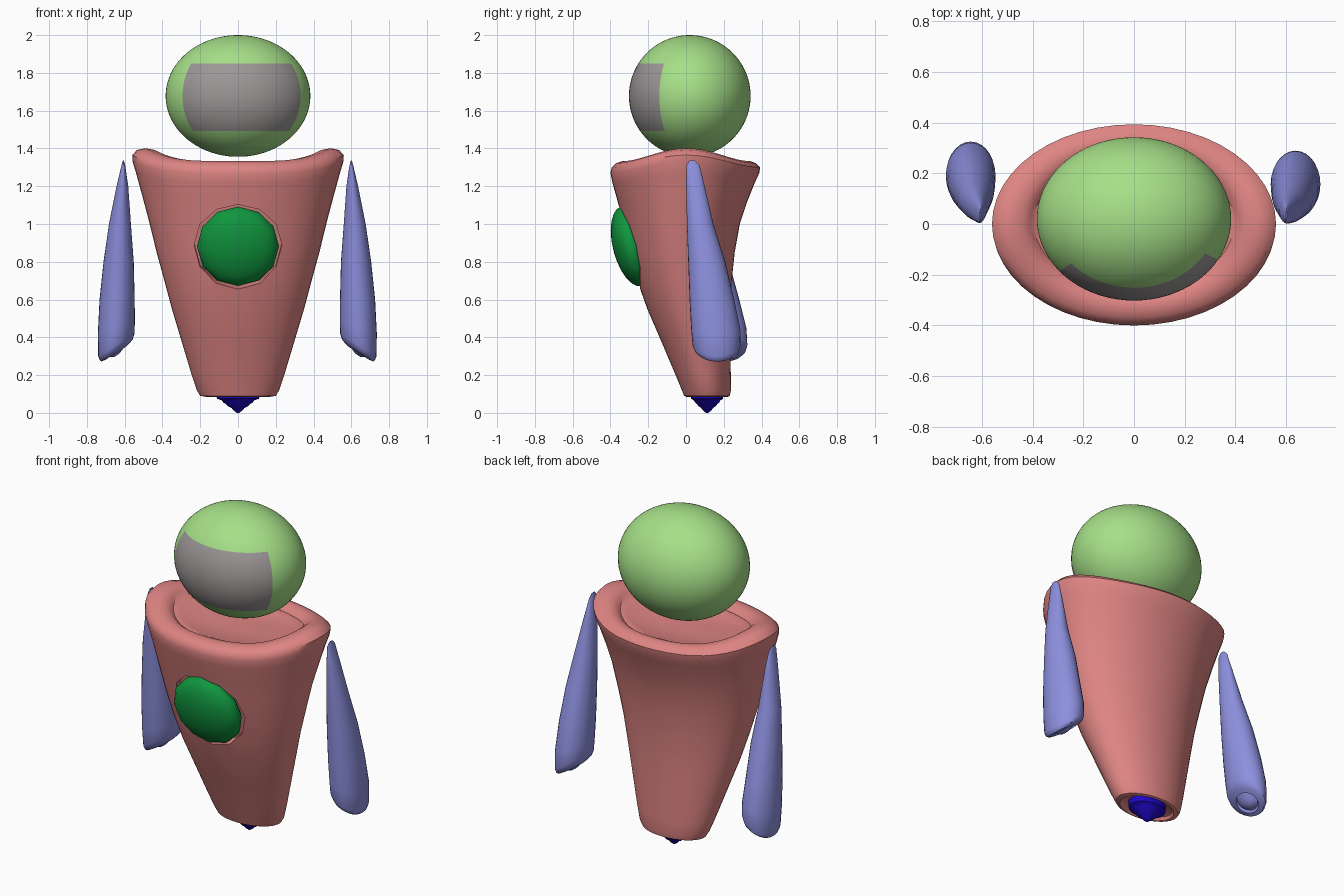
import bpy, bmesh, math
from mathutils import Matrix, Vector

if "Cube" in bpy.data.objects:
    bpy.data.objects.remove(bpy.data.objects["Cube"])


def material(name, rgb):
    m = bpy.data.materials.new(name)
    lin = [(c / 255 / 12.92) if c < 11 else ((c / 255 + 0.055) / 1.055) ** 2.4 for c in rgb]
    m.diffuse_color = (*lin, 1)
    m.use_nodes = True
    m.node_tree.nodes["Principled BSDF"].inputs["Base Color"].default_value = m.diffuse_color
    return m


PINK = material("body pink", (222, 133, 131))
LIME = material("head green", (166, 224, 136))
GREY = material("visor grey", (157, 151, 151))
EMERALD = material("gem green", (16, 150, 62))
LILAC = material("arm lilac", (141, 144, 222))
BLUE = material("nozzle blue", (30, 6, 195))


def finish(name, bm, mats, angle=40):
    bmesh.ops.recalc_face_normals(bm, faces=bm.faces)
    me = bpy.data.meshes.new(name)
    bm.to_mesh(me)
    bm.free()
    for m in mats:
        me.materials.append(m)
    ob = bpy.data.objects.new(name, me)
    bpy.context.collection.objects.link(ob)
    smooth(ob, angle)
    return ob


def smooth(ob, angle=40):
    ob.data.shade_smooth()
    ob.data.set_sharp_from_angle(angle=math.radians(angle))


def loft(sections, n, point):
    """Skin rings of n points and close both ends to a centre point."""
    bm = bmesh.new()
    rings = [[bm.verts.new(point(s, 2 * math.pi * i / n)) for i in range(n)] for s in sections]
    for a, b in zip(rings, rings[1:]):
        for i in range(n):
            j = (i + 1) % n
            bm.faces.new((a[i], a[j], b[j], b[i]))
    for ring in (rings[0], rings[-1]):
        c = bm.verts.new(sum((v.co for v in ring), Vector()) / n)
        for i in range(n):
            bm.faces.new((ring[i], ring[(i + 1) % n], c))
    return bm


# Body: z, side lift, half width, front y, back y
body_rings = [
    (0.11, 0, 0.12, 0.03, 0.19), (0.10, 0, 0.16, 0.01, 0.21),
    (0.085, 0, 0.17, 0.0, 0.22), (0.09, 0, 0.20, -0.01, 0.232),
    (0.12, 0, 0.218, -0.022, 0.238), (0.2, 0, 0.245, -0.055, 0.237),
    (0.4, 0, 0.305, -0.14, 0.236), (0.55, 0, 0.35, -0.205, 0.236),
    (0.7, 0, 0.39, -0.258, 0.242), (0.85, 0, 0.431, -0.298, 0.258),
    (1.0, 0.01, 0.47, -0.333, 0.285), (1.12, 0.03, 0.507, -0.362, 0.325),
    (1.22, 0.05, 0.54, -0.39, 0.365), (1.27, 0.06, 0.558, -0.40, 0.388),
    (1.30, 0.065, 0.56, -0.393, 0.393), (1.322, 0.07, 0.535, -0.37, 0.37),
    (1.333, 0.068, 0.49, -0.335, 0.34), (1.33, 0.062, 0.44, -0.30, 0.31),
    (1.315, 0.055, 0.41, -0.28, 0.29), (1.30, 0.05, 0.395, -0.265, 0.275),
    (1.305, 0.04, 0.375, -0.25, 0.26), (1.295, 0.03, 0.34, -0.225, 0.235),
    (1.29, 0, 0.12, -0.08, 0.1),
]


def body_point(s, t):
    z, lift, rx, yf, yb = s
    return (rx * math.cos(t), (yf + yb) / 2 + (yb - yf) / 2 * math.sin(t),
            z + lift * math.cos(t) ** 4)


body = finish("body", loft(body_rings, 48, body_point), [PINK])

# Chest socket cut into the body
normal = Vector((0, -0.967, -0.25)).normalized()
chest = Vector((0, -0.29, 0.882))
turn = normal.to_track_quat('Z', 'Y').to_matrix().to_4x4()
bm = bmesh.new()
bmesh.ops.create_cone(bm, cap_ends=True, segments=12, radius1=0.232, radius2=0.232, depth=0.26,
                      matrix=Matrix.Translation(chest + normal * 0.07) @ turn)
cutter = finish("socket_cutter", bm, [PINK])
cutter.hide_render = True
mod = body.modifiers.new("socket", 'BOOLEAN')
mod.operation = 'DIFFERENCE'
mod.solver = 'EXACT'
mod.object = cutter
bpy.context.view_layer.objects.active = body
bpy.ops.object.modifier_apply(modifier=mod.name)
bpy.data.objects.remove(cutter)
smooth(body)

# Chest gem
bm = bmesh.new()
bmesh.ops.create_uvsphere(bm, u_segments=12, v_segments=12, radius=1,
                          matrix=Matrix.Translation(chest) @ turn
                          @ Matrix.Diagonal((0.217, 0.217, 0.097, 1)))
finish("chest_gem", bm, [EMERALD])

# Head with a visor patch between two meridians and two parallels
centre, radii = Vector((0, 0.02, 1.678)), Vector((0.383, 0.322, 0.322))


def head_point(lat, t):
    return (centre.x + radii.x * math.cos(lat) * math.cos(t),
            centre.y + radii.y * math.cos(lat) * math.sin(t),
            centre.z + radii.z * math.sin(lat))


bm = loft([math.radians(-87.5 + 2.5 * i) for i in range(71)], 72, head_point)
for f in bm.faces:
    d = f.calc_center_median() - centre
    d = Vector((d.x / radii.x, d.y / radii.y, d.z / radii.z))
    lat = math.degrees(math.atan2(d.z, math.hypot(d.x, d.y)))
    lon = math.degrees(math.atan2(d.x, -d.y))
    f.material_index = int(-35 < lat < 32.5 and -50 < lon < 60)
finish("head", bm, [LIME, GREY])

# Arms: z, inner-side lift, centre x, centre y, half width, half depth
arm_rings = [
    (1.335, 0, 0.60, 0.033, 0.003, 0.015), (1.31, 0, 0.60, 0.037, 0.010, 0.035),
    (1.2, 0, 0.605, 0.050, 0.031, 0.049), (1.0, 0, 0.618, 0.075, 0.058, 0.070),
    (0.8, 0, 0.625, 0.110, 0.080, 0.098), (0.6, 0, 0.633, 0.137, 0.093, 0.118),
    (0.45, 0.03, 0.637, 0.157, 0.098, 0.130), (0.36, 0.06, 0.637, 0.162, 0.096, 0.127),
    (0.335, 0.055, 0.638, 0.164, 0.088, 0.117), (0.322, 0.05, 0.64, 0.165, 0.076, 0.100),
    (0.317, 0.035, 0.638, 0.165, 0.055, 0.073), (0.332, 0.035, 0.638, 0.165, 0.050, 0.066),
    (0.315, 0.02, 0.635, 0.165, 0.030, 0.040), (0.305, 0.01, 0.635, 0.165, 0.015, 0.020),
]
for name, side, out, lean in (("right_arm", 1, 0, 0), ("left_arm", -1, 0.007, 0.037)):
    def arm_point(s, t):
        z, lift, cx, cy, rx, ry = s
        return (side * (cx + out + rx * math.cos(t)),
                cy + lean * (1.33 - z) + ry * math.sin(t), z - lift * math.cos(t))
    finish(name, loft(arm_rings, 28, arm_point), [LILAC])

# Stepped nozzle under the body: z, half width, half depth
nozzle_rings = [(0.115, 0.115, 0.085), (0.075, 0.112, 0.085), (0.066, 0.085, 0.07),
                (0.055, 0.078, 0.064), (0.047, 0.064, 0.054), (0.036, 0.054, 0.046),
                (0.026, 0.034, 0.032), (0.012, 0.022, 0.021), (0.0, 0.006, 0.006)]
finish("nozzle", loft(nozzle_rings, 24, lambda s, t: (
    s[1] * math.cos(t), 0.112 + s[2] * math.sin(t), s[0])), [BLUE])
